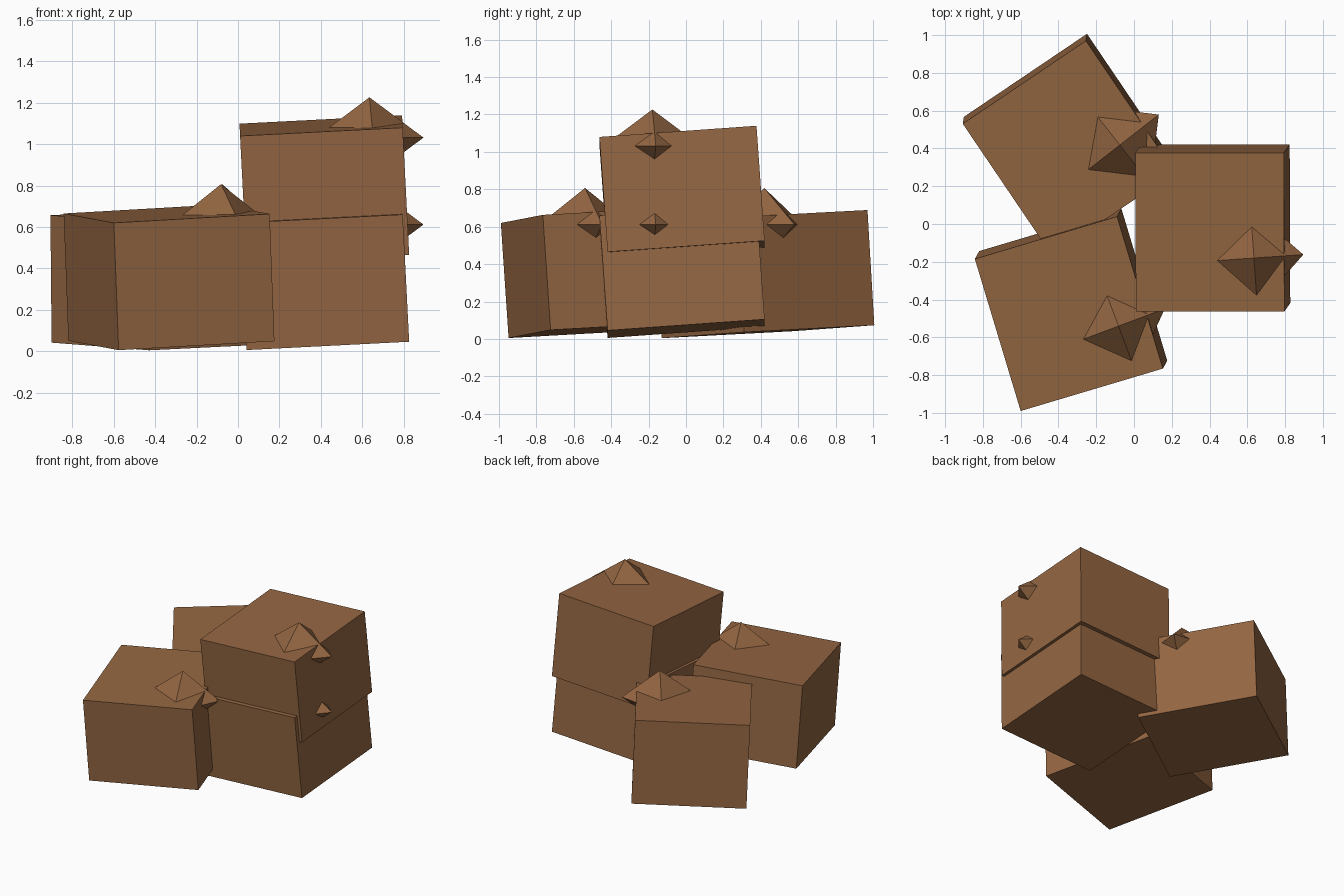
import bpy, bmesh, math
from mathutils import Matrix, Vector

if "Cube" in bpy.data.objects:
    bpy.data.objects.remove(bpy.data.objects["Cube"])

brown = bpy.data.materials.new("earth_brown")
brown.diffuse_color = (0.296, 0.133, 0.054, 1)
brown.use_nodes = True
brown.node_tree.nodes["Principled BSDF"].inputs["Base Color"].default_value = brown.diffuse_color

SIZE = Vector((0.787, 0.842, 0.617))


def make_object(name, bm):
    bmesh.ops.recalc_face_normals(bm, faces=bm.faces)
    mesh = bpy.data.meshes.new(name)
    bm.to_mesh(mesh)
    bm.free()
    mesh.materials.append(brown)
    bpy.context.collection.objects.link(bpy.data.objects.new(name, mesh))


def block(name, corner, yaw, rise_x, rise_y):
    """Tilted box hung from its front left top corner; rises are slopes along its own x and y."""
    tilt_x = Vector((1, 0, rise_x)).normalized()
    up = Vector((-rise_x, -rise_y, 1)).normalized()
    tilt_y = up.cross(tilt_x)
    turn = Matrix((tilt_x, tilt_y, up)).transposed().to_4x4()
    place = Matrix.Translation(corner) @ Matrix.Rotation(yaw, 4, 'Z') @ turn
    bm = bmesh.new()
    bmesh.ops.create_cube(bm, size=1)
    for v in bm.verts:
        v.co = Vector((s * c for s, c in zip(SIZE, v.co + Vector((0.5, 0.5, -0.5)))))
    bm.transform(place)
    make_object(name, bm)


def spike(name, corner, yaw):
    """Flattened octahedron poking out of the top and right side of a block."""
    center = Vector(corner) + Matrix.Rotation(yaw, 3, 'Z') @ Vector((0.625, 0.283, -0.008))
    bm = bmesh.new()
    ring = [bm.verts.new(p) for p in ((0.262, 0, 0), (0, 0.26, 0), (-0.26, 0, 0), (0, -0.26, 0))]
    for z in (0.195, -0.195):
        tip = bm.verts.new((0, 0, z))
        for i in range(4):
            bm.faces.new((ring[i], ring[(i + 1) % 4], tip))
    bm.transform(Matrix.Translation(center) @ Matrix.Rotation(yaw + math.radians(4), 4, 'Z'))
    make_object(name, bm)


# Two stacked blocks on the right, two turned blocks on the left
parts = (
    ("upper", (0.01, -0.463, 1.04), 0, 0.051, 0.071),
    ("lower", (0.01, -0.463, 0.62), 0, 0.051, 0.071),
    ("front_left", (-0.60, -0.99, 0.62), 16.6, 0.055, 0.054),
    ("back_left", (-0.435, -0.166, 0.62), 34, 0.041, 0.044),
)
for name, corner, degrees, rise_x, rise_y in parts:
    yaw = math.radians(degrees)
    block(name + "_block", corner, yaw, rise_x, rise_y)
    spike(name + "_spike", corner, yaw)
